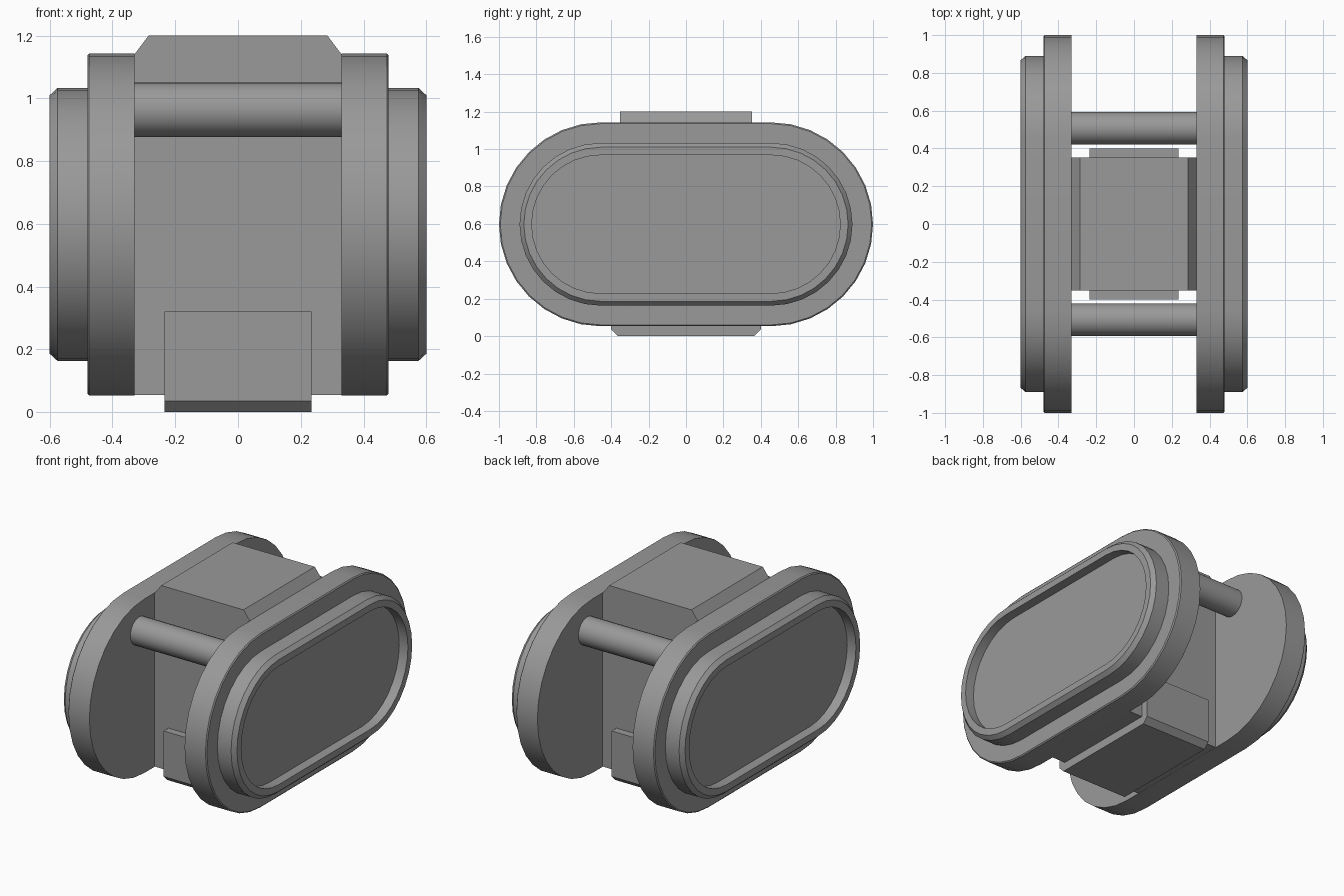
import bpy, bmesh, math

if "Cube" in bpy.data.objects:
    bpy.data.objects.remove(bpy.data.objects["Cube"])

CZ = 0.598    # height of the axle centre
HALF = 0.455  # half length of the straight part of the oval

# Dark grey shared by every part
GREY = bpy.data.materials.new("dark_grey")
GREY.diffuse_color = (0.32, 0.32, 0.32, 1)
GREY.use_nodes = True
GREY.node_tree.nodes["Principled BSDF"].inputs["Base Color"].default_value = GREY.diffuse_color


def finish(name, bm, smooth=True):
    bmesh.ops.recalc_face_normals(bm, faces=bm.faces)
    me = bpy.data.meshes.new(name)
    bm.to_mesh(me)
    bm.free()
    me.materials.append(GREY)
    ob = bpy.data.objects.new(name, me)
    bpy.context.collection.objects.link(ob)
    if smooth:
        bpy.ops.object.select_all(action='DESELECT')
        ob.select_set(True)
        bpy.context.view_layer.objects.active = ob
        bpy.ops.object.shade_smooth_by_angle(angle=math.radians(28))
    return ob


def loft(name, rings, smooth=True):
    """Skin a list of point rings and cap both ends."""
    bm = bmesh.new()
    loops = [[bm.verts.new(p) for p in ring] for ring in rings]
    n = len(loops[0])
    for a, b in zip(loops, loops[1:]):
        for i in range(n):
            j = (i + 1) % n
            bm.faces.new((a[i], a[j], b[j], b[i]))
    bm.faces.new(loops[0])
    bm.faces.new(loops[-1])
    return finish(name, bm, smooth)


def oval(x, r, seg=8):
    pts = []
    for side, start in ((1, -90), (-1, 90)):
        for i in range(2 * seg + 1):
            a = math.radians(start + 90 * i / seg)
            pts.append((x, side * HALF + r * math.cos(a), CZ + r * math.sin(a)))
    return pts


def circle(x, y, z, r, n=24):
    return [(x, y + r * math.cos(2 * math.pi * i / n),
             z + r * math.sin(2 * math.pi * i / n)) for i in range(n)]


# Oval side plates: flange, stepped rim and recessed face
profile = [(0.33, 0.545), (0.474, 0.545), (0.48, 0.538), (0.48, 0.435),
           (0.575, 0.435), (0.6, 0.412), (0.6, 0.37), (0.54, 0.37)]
for side, label in ((1, "right"), (-1, "left")):
    loft(f"side_plate_{label}", [oval(side * x, r) for x, r in profile])

# Central body with bevelled top edges
body = [(-0.33, 0.054), (0.33, 0.054), (0.33, 1.14),
        (0.285, 1.2), (-0.285, 1.2), (-0.33, 1.14)]
loft("central_body", [[(x, y, z) for x, z in body] for y in (-0.353, 0.353)], False)

# Foot block with bevelled lower edges
foot = [(-0.365, 0), (0.365, 0), (0.4, 0.035), (0.4, 0.32), (-0.4, 0.32), (-0.4, 0.035)]
loft("foot_block", [[(x, y, z) for y, z in foot] for x in (-0.235, 0.235)], False)

# Cross rods joining the plates
for y, label in ((-0.507, "front"), (0.507, "back")):
    loft(f"cross_rod_{label}", [circle(x, y, 0.964, 0.087) for x in (-0.33, 0.33)])
